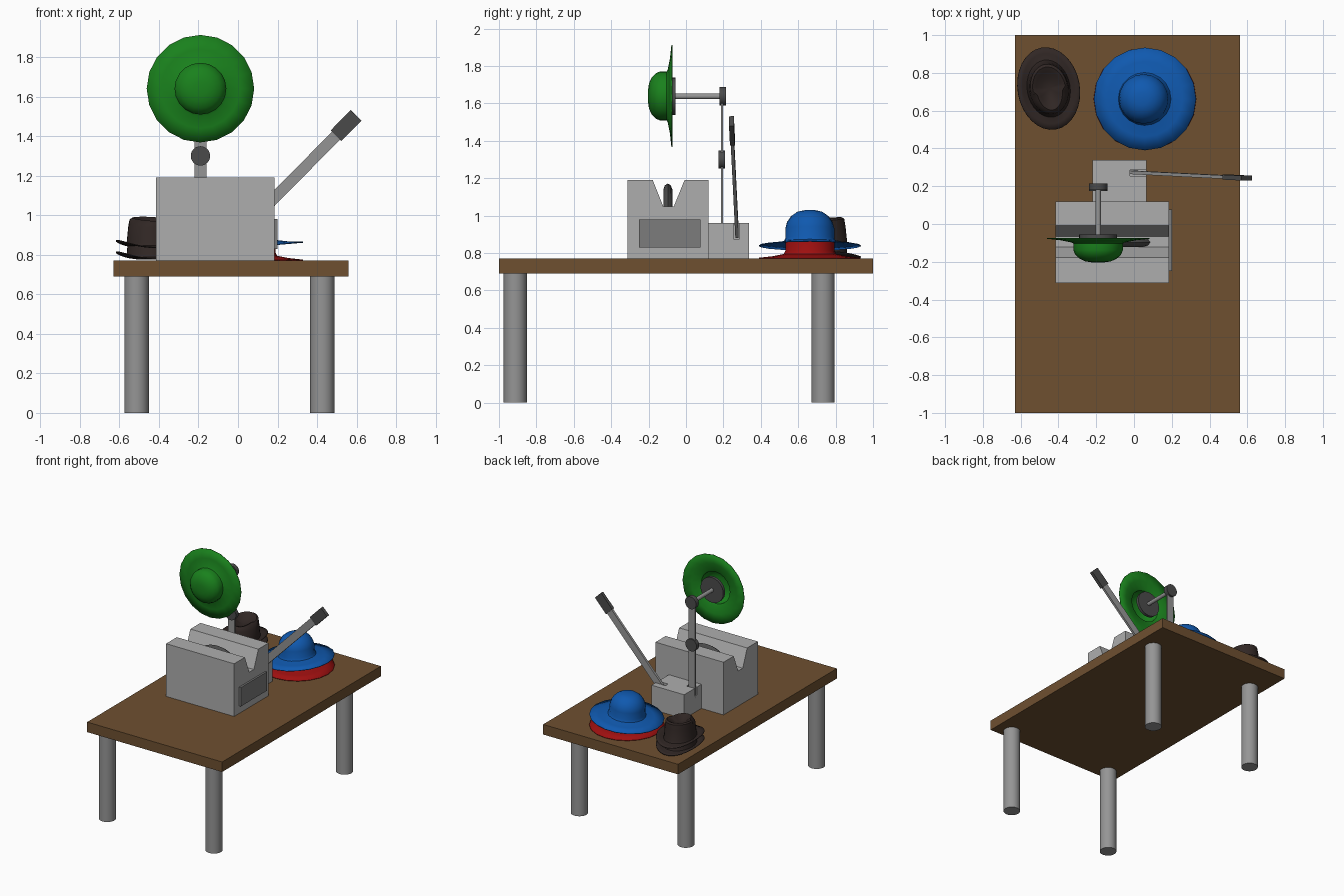
import bpy, bmesh, math
from mathutils import Vector, Matrix

if "Cube" in bpy.data.objects:
    bpy.data.objects.remove(bpy.data.objects["Cube"])


def paint(ob, color):
    if color:
        m = bpy.data.materials.get(str(color)) or bpy.data.materials.new(str(color))
        m.diffuse_color = (*color, 1)
        m.use_nodes = True
        m.node_tree.nodes["Principled BSDF"].inputs["Base Color"].default_value = m.diffuse_color
        ob.data.materials.append(m)


def make(name, bm, color=None, smooth=False):
    bmesh.ops.recalc_face_normals(bm, faces=bm.faces)
    me = bpy.data.meshes.new(name)
    bm.to_mesh(me)
    bm.free()
    ob = bpy.data.objects.new(name, me)
    bpy.context.collection.objects.link(ob)
    paint(ob, color)
    if smooth:
        bpy.ops.object.select_all(action='DESELECT')
        ob.select_set(True)
        bpy.context.view_layer.objects.active = ob
        bpy.ops.object.shade_smooth_by_angle(angle=math.radians(40))
    return ob


def box(name, lo, hi, color=None):
    lo, hi = Vector(lo), Vector(hi)
    bm = bmesh.new()
    bmesh.ops.create_cube(bm, size=1, matrix=Matrix.Translation((lo + hi) / 2)
                          @ Matrix.Diagonal((*(hi - lo), 1)))
    return make(name, bm, color)


def rod(name, a, b, r, color=None, n=32):
    a, b = Vector(a), Vector(b)
    rot = (b - a).to_track_quat('Z', 'Y').to_matrix().to_4x4()
    bm = bmesh.new()
    bmesh.ops.create_cone(bm, cap_ends=True, segments=n, radius1=r, radius2=r,
                          depth=(b - a).length, matrix=Matrix.Translation((a + b) / 2) @ rot)
    return make(name, bm, color, True)


def flat_bar(name, a, b, width, thick, color=None):
    a, b = Vector(a), Vector(b)
    z = (b - a).normalized()
    x = Vector((0, 1, 0)).cross(z).normalized()
    rot = Matrix((x, z.cross(x), z)).transposed().to_4x4()
    bm = bmesh.new()
    bmesh.ops.create_cube(bm, size=1, matrix=Matrix.Translation((a + b) / 2) @ rot
                          @ Matrix.Diagonal((width, thick, (b - a).length, 1)))
    return make(name, bm, color)


def cut(ob, lo, hi):
    c = box(ob.name + "_cutter", lo, hi)
    c.hide_render = True
    c.hide_set(True)
    m = ob.modifiers.new("slot", 'BOOLEAN')
    m.operation, m.object, m.solver = 'DIFFERENCE', c, 'EXACT'


def lathe(name, profile, n, color, shape=None, close=False):
    # rings of (radius, height) from rim to crown, ending in one centre point
    bm = bmesh.new()
    shape = shape or (lambda x, y, z, r: (x, y, z))
    rings = []
    for r, z in profile:
        count = n if r > 0 else 1
        rings.append([bm.verts.new(shape(r * math.cos(2 * math.pi * i / n),
                                         r * math.sin(2 * math.pi * i / n), z, r))
                      for i in range(count)])
    for p, q in zip(rings, rings[1:]):
        for i in range(n):
            j = (i + 1) % n
            if len(q) == 1:
                bm.faces.new((p[i], p[j], q[0]))
            elif len(p) == 1:
                bm.faces.new((p[0], q[j], q[i]))
            else:
                bm.faces.new((p[i], p[j], q[j], q[i]))
    ob = make(name, bm, color, True)
    if not close:
        s = ob.modifiers.new("thickness", 'SOLIDIFY')
        s.thickness = 0.005
    return ob


DARK = (0.07, 0.07, 0.07)
GREY = (0.3, 0.3, 0.3)
PANEL = (0.2, 0.2, 0.2)
BODY = (0.42, 0.42, 0.42)

# Table
box("table_top", (-0.63, -1, 0.69), (0.56, 1, 0.77), (0.156, 0.08, 0.03))
for sx, x in (("left", -0.513), ("right", 0.427)):
    for sy, y in (("front", -0.913), ("back", 0.733)):
        rod(f"{sy}_{sx}_leg", (x, y, 0), (x, y, 0.69), 0.062, GREY)

# Machine body with a V groove along x
bm = bmesh.new()
sec = [(-0.313, 0.77), (0.12, 0.77), (0.12, 1.19), (-0.008, 1.19),
       (-0.065, 1.05), (-0.122, 1.05), (-0.178, 1.19), (-0.313, 1.19)]
f = bm.faces.new([bm.verts.new((-0.415, y, z)) for y, z in sec])
ext = bmesh.ops.extrude_face_region(bm, geom=[f])["geom"]
bmesh.ops.translate(bm, vec=(0.6, 0, 0),
                    verts=[v for v in ext if isinstance(v, bmesh.types.BMVert)])
make("machine_body", bm, BODY)
box("side_panel", (0.184, -0.25, 0.83), (0.2, 0.078, 0.98), PANEL)

# Rounded wheel in the groove
wheel = lathe("groove_wheel", [(0, -0.024), (0.195, -0.024), (0.217, -0.016), (0.227, 0),
                               (0.217, 0.016), (0.195, 0.024), (0, 0.024)], 40, DARK, close=True)
wheel.location = (-0.115, -0.097, 0.945)
wheel.rotation_euler.x = math.pi / 2

# Rear box with slots for lever and arm
rear = box("rear_box", (-0.22, 0.12, 0.77), (0.067, 0.338, 0.962), BODY)
cut(rear, (-0.02, 0.253, 0.875), (0.1, 0.287, 1.0))
cut(rear, (-0.25, 0.178, 0.9), (-0.15, 0.206, 1.0))

# Lever
base, tip = Vector((0.0, 0.273, 0.90)), Vector((0.597, 0.243, 1.505))
flat_bar("lever_bar", base, base.lerp(tip, 0.9), 0.057, 0.018, GREY)
flat_bar("lever_grip", base.lerp(tip, 0.83), tip, 0.076, 0.026, DARK)

# Jointed arm holding a hat
X = -0.19
flat_bar("lower_arm", (X, 0.192, 0.88), (X, 0.192, 1.3), 0.06, 0.012, GREY)
flat_bar("upper_arm", (X, 0.192, 1.3), (X, 0.192, 1.64), 0.06, 0.012, GREY)
rod("elbow_joint", (X, 0.175, 1.3), (X, 0.208, 1.3), 0.049, DARK)
rod("top_joint", (X, 0.18, 1.638), (X, 0.214, 1.638), 0.049, DARK)
rod("arm_rod", (X, -0.06, 1.638), (X, 0.19, 1.638), 0.015, GREY)
rod("holding_plate", (X, -0.078, 1.638), (X, -0.055, 1.638), 0.1, DARK)


# Wide-brimmed hats
def wide_hat(name, color, h):
    prof = [(0.272, 0), (0.2, 0.008), (0.14, 0.02), (0.131, 0.2 * h), (0.131, 0.48 * h),
            (0.122, 0.66 * h), (0.1, 0.83 * h), (0.068, 0.95 * h), (0.035, 0.99 * h), (0, h)]
    return lathe(name, prof, 20, color)


hat = wide_hat("green_hat", (0.01, 0.22, 0.012), 0.126)
hat.location = (X, -0.078, 1.64)
hat.rotation_euler.x = math.pi / 2
hat = wide_hat("red_hat", (0.35, 0.005, 0.005), 0.188)
hat.location = (0.058, 0.662, 0.775)
hat = wide_hat("blue_hat", (0.005, 0.1, 0.43), 0.188)
hat.location = (0.058, 0.662, 0.842)
hat.rotation_euler.y = math.radians(-5)


# Two stacked felt hats with curled brim and creased crown
def felt(x, y, z, r):
    t = max(0, min(1, (0.62 - r) / 0.1))
    if r > 0.7:
        z += 0.022 * x * x - 0.012 * y * y
    elif z > 0.1:
        z += 0.012 * y / 0.6 - 0.01 * t
    pinch = 0.8 if (z > 0.1 and y < 0) else 1
    return (0.165 * x * pinch, 0.22 * y, z)


for name, z in (("lower_felt_hat", 0.782), ("upper_felt_hat", 0.84)):
    hat = lathe(name, [(1, 0.006), (0.85, 0.002), (0.68, 0.002), (0.64, 0.02), (0.6, 0.1),
                       (0.57, 0.135), (0.52, 0.147), (0.42, 0.138), (0.25, 0.115), (0, 0.11)],
                32, (0.03, 0.02, 0.018), felt)
    hat.location = (-0.452, 0.717, z)
    hat.rotation_euler = (0, math.radians(1), math.radians(10))
